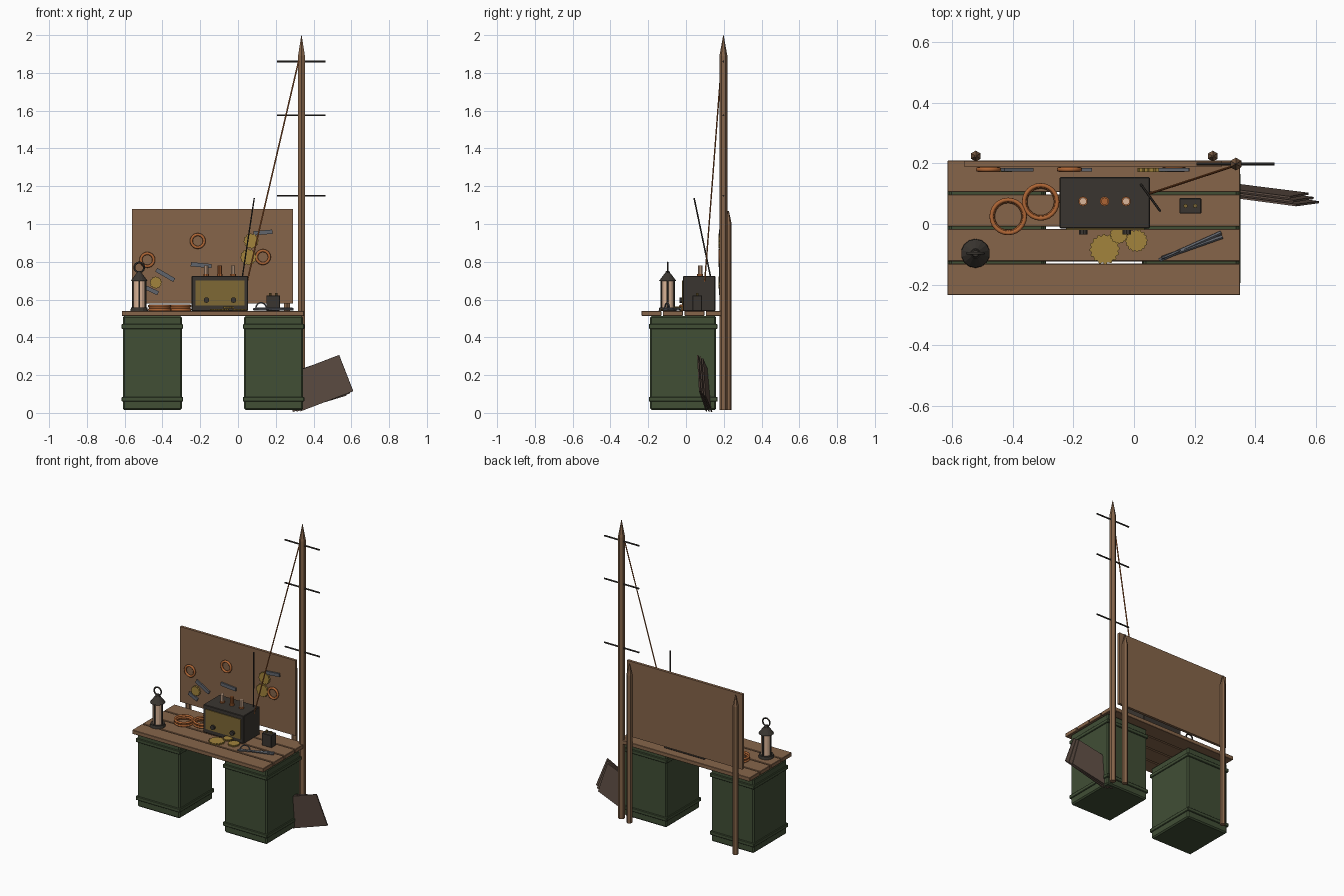
import bpy, bmesh, math
from mathutils import Vector, Matrix

cube = bpy.data.objects.get("Cube")
if cube:
    bpy.data.objects.remove(cube, do_unlink=True)


def material(name, rgb):
    m = bpy.data.materials.new(name)
    m.use_nodes = True
    m.diffuse_color = (*rgb, 1)
    m.node_tree.nodes["Principled BSDF"].inputs["Base Color"].default_value = (*rgb, 1)
    return m


WOOD = material("brown wood", (0.24, 0.13, 0.068))
GREEN = material("olive paint", (0.052, 0.077, 0.036))
IRON = material("dark iron", (0.042, 0.036, 0.030))
COPPER = material("copper", (0.42, 0.13, 0.035))
BRASS = material("brass", (0.36, 0.23, 0.045))
PANEL = material("dull brass", (0.21, 0.14, 0.035))
STEEL = material("grey steel", (0.12, 0.13, 0.15))
GLASS = material("pale glass", (0.72, 0.47, 0.32))
RUST = material("rusty sheet", (0.11, 0.074, 0.057))


def finish(name, bm, mat, smooth=False):
    bmesh.ops.recalc_face_normals(bm, faces=bm.faces)
    me = bpy.data.meshes.new(name)
    bm.to_mesh(me)
    bm.free()
    me.materials.append(mat)
    if smooth:
        me.polygons.foreach_set("use_smooth", [True] * len(me.polygons))
    ob = bpy.data.objects.new(name, me)
    bpy.context.collection.objects.link(ob)
    return ob


def block(name, size, matrix, mat, bevel=0):
    bm = bmesh.new()
    bmesh.ops.create_cube(bm, size=1, matrix=matrix @ Matrix.Diagonal((*size, 1)))
    if bevel:
        bmesh.ops.bevel(bm, geom=bm.edges[:], offset=bevel, segments=1, affect='EDGES')
    return finish(name, bm, mat)


def box(name, x, y, z, mat, bevel=0):
    mid = [(a + b) / 2 for a, b in (x, y, z)]
    size = [b - a for a, b in (x, y, z)]
    return block(name, size, Matrix.Translation(mid), mat, bevel)


def rod(name, a, b, r, mat, sides=8, r2=None):
    a, b = Vector(a), Vector(b)
    d = b - a
    turn = Vector((0, 0, 1)).rotation_difference(d).to_matrix().to_4x4()
    bm = bmesh.new()
    bmesh.ops.create_cone(bm, cap_ends=True, segments=sides, radius1=r,
                          radius2=r if r2 is None else r2, depth=d.length,
                          matrix=Matrix.Translation((a + b) / 2) @ turn)
    return finish(name, bm, mat)


def ring(name, centre, radius, r, mat, matrix=Matrix(), arc=1.0, n=24, sides=8):
    # A tube swept around a circle, or part of one
    bm = bmesh.new()
    loops = []
    for i in range(n + 1):
        t = 2 * math.pi * arc * i / n
        loops.append([bm.verts.new(((radius + r * math.cos(p)) * math.cos(t),
                                    (radius + r * math.cos(p)) * math.sin(t), r * math.sin(p)))
                      for p in (2 * math.pi * j / sides for j in range(sides))])
    for a, b in zip(loops, loops[1:]):
        for j in range(sides):
            k = (j + 1) % sides
            bm.faces.new((a[j], b[j], b[k], a[k]))
    if arc == 1:
        bmesh.ops.remove_doubles(bm, verts=bm.verts, dist=0.0001)
    bm.transform(Matrix.Translation(centre) @ matrix)
    return finish(name, bm, mat, True)


def gear(name, centre, radius, thick, matrix=Matrix(), teeth=16):
    bm = bmesh.new()
    verts = []
    for i in range(teeth * 4):
        r = radius * (1 if i % 4 < 2 else 0.9)
        t = 2 * math.pi * i / (teeth * 4)
        verts.append(bm.verts.new((r * math.cos(t), r * math.sin(t), -thick / 2)))
    face = bm.faces.new(verts)
    new = bmesh.ops.extrude_face_region(bm, geom=[face])["geom"]
    bmesh.ops.translate(bm, vec=(0, 0, thick),
                        verts=[v for v in new if isinstance(v, bmesh.types.BMVert)])
    bm.transform(Matrix.Translation(centre) @ matrix)
    return finish(name, bm, BRASS)


UPRIGHT = Matrix.Rotation(math.pi / 2, 4, 'X')
TOP = 0.54

# Two banded crates carrying the table top
for side, x0 in (("right", -0.61), ("left", 0.032)):
    x1 = x0 + 0.313
    box(side + "_crate", (x0, x1), (-0.19, 0.16), (0.015, 0.512), GREEN, 0.008)
    for z in (0.06, 0.445):
        box(side + "_crate_band", (x0 - 0.006, x1 + 0.006), (-0.197, 0.167),
            (z, z + 0.025), GREEN, 0.003)

# Table planks
for y0, y1 in ((-0.235, -0.131), (-0.123, -0.016), (-0.008, 0.098), (0.105, 0.21)):
    box("table_plank", (-0.615, 0.35), (y0, y1), (0.514, TOP), WOOD, 0.002)

# Tool board with its two pointed posts
box("tool_board", (-0.56, 0.29), (0.19, 0.208), (0.58, 1.08), WOOD)
for x in (-0.522, 0.26):
    rod("board_post", (x, 0.224, 0.015), (x, 0.224, 1.0), 0.018, WOOD, 6)
    rod("board_post_tip", (x, 0.224, 1.0), (x, 0.224, 1.07), 0.018, WOOD, 6, 0.003)

# Aerial mast, crossbars and lead wire
rod("mast", (0.336, 0.198, 0.015), (0.336, 0.198, 1.89), 0.021, WOOD, 6)
rod("mast_tip", (0.336, 0.198, 1.89), (0.336, 0.198, 2.0), 0.021, WOOD, 6, 0.001)
for z in (1.15, 1.575, 1.86):
    rod("mast_crossbar", (0.207, 0.198, z), (0.463, 0.198, z), 0.005, IRON, 6)
rod("lead_wire", (0.325, 0.19, 1.88), (0.045, 0.098, 0.68), 0.004, COPPER, 6)

# Radio set
box("radio_case", (-0.245, 0.052), (-0.015, 0.155), (TOP, 0.725), IRON, 0.003)
box("radio_panel", (-0.225, 0.034), (-0.020, -0.014), (0.568, 0.7), PANEL)
for x in (-0.167, -0.024):
    rod("radio_knob", (x, -0.018, 0.597), (x, -0.034, 0.597), 0.015, IRON, 10)
for x, mat in ((-0.168, GLASS), (-0.097, COPPER), (-0.026, GLASS)):
    rod("valve_base", (x, 0.075, 0.723), (x, 0.075, 0.735), 0.016, COPPER, 10)
    rod("valve", (x, 0.075, 0.733), (x, 0.075, 0.78), 0.012, mat, 10)
rod("radio_aerial", (0.023, 0.13, 0.72), (0.086, 0.043, 1.137), 0.004, IRON, 6)

# Lantern
lx, ly = -0.523, -0.097
for name, z0, z1, r0, r1, mat in (
        ("lantern_base", TOP, 0.558, 0.048, 0.044, IRON),
        ("lantern_glass", 0.558, 0.7, 0.031, 0.031, GLASS),
        ("lantern_roof", 0.697, 0.738, 0.047, 0.016, IRON),
        ("lantern_cap", 0.738, 0.75, 0.014, 0.01, IRON)):
    rod(name, (lx, ly, z0), (lx, ly, z1), r0, mat, 14, r1)
for i in range(4):
    px = lx + 0.034 * math.cos(i * math.pi / 2)
    py = ly + 0.034 * math.sin(i * math.pi / 2)
    rod("lantern_bar", (px, py, 0.55), (px, py, 0.7), 0.005, IRON, 6)
ring("lantern_handle", (lx, ly, 0.77), 0.026, 0.005, IRON, UPRIGHT, sides=6)

# Coils of copper wire
for x, y in ((-0.415, 0.025), (-0.308, 0.073)):
    for i in range(3):
        ring("wire_coil", (x, y, TOP + 0.006 + 0.01 * i), 0.055 - 0.004 * (i % 2), 0.007, COPPER)

# Loose gears on the table
for x, y, r, z in ((-0.097, -0.083, 0.05, 0.546), (0.008, -0.055, 0.037, 0.546),
                   (-0.05, -0.035, 0.03, 0.557)):
    gear("table_gear", (x, y, z), r, 0.01)

# Battery with two terminals
box("battery", (0.15, 0.222), (0.035, 0.085), (TOP, 0.622), IRON, 0.002)
for x in (0.17, 0.202):
    rod("battery_terminal", (x, 0.06, 0.62), (x, 0.06, 0.636), 0.007, PANEL, 8)

# Pliers
rod("pliers_arm", (0.083, -0.12, 0.548), (0.288, -0.028, 0.552), 0.007, STEEL, 6)
rod("pliers_arm", (0.093, -0.112, 0.552), (0.292, -0.042, 0.548), 0.007, STEEL, 6)
ring("pliers_spring", (0.122, -0.1, 0.553), 0.03, 0.004, STEEL,
     Matrix.Rotation(math.radians(23), 4, 'Z') @ UPRIGHT, 0.5, 12, 6)

# Parts hung on the tool board
for x, z in ((-0.48, 0.81), (-0.213, 0.91), (0.132, 0.825)):
    ring("hung_coil", (x, 0.18, z), 0.034, 0.008, COPPER, UPRIGHT)
for x, z, r in ((-0.435, 0.69, 0.032), (0.07, 0.91, 0.04), (0.055, 0.825, 0.043)):
    gear("hung_gear", (x, 0.178, z), r, 0.012, UPRIGHT, 12)
for x, z, length, angle in ((-0.385, 0.73, 0.11, 30), (-0.455, 0.648, 0.07, 25),
                            (-0.195, 0.782, 0.11, 5), (0.132, 0.955, 0.1, -5)):
    place = Matrix.Translation((x, 0.179, z)) @ Matrix.Rotation(math.radians(angle), 4, 'Y')
    block("hung_bar", (length, 0.01, 0.022), place, STEEL)

# Scrap sheets leaning beside the crate
u = Vector((0.3, -0.04, 0.115)).normalized()
v = Vector((-0.08, -0.01, 0.195))
v = (v - u * v.dot(u)).normalized()
n = u.cross(v)
basis = Matrix((u, v, n)).transposed().to_4x4()
corner = Vector((0.61, 0.072, 0.115))
for i in range(3):
    mid = corner - u * (0.15 + 0.018 * i) + v * 0.103 - n * 0.011 * i
    tilt = Matrix.Rotation(math.radians(-2 * i), 4, 'Z')
    block("scrap_sheet", (0.3, 0.206, 0.007), Matrix.Translation(mid) @ basis @ tilt, RUST)
